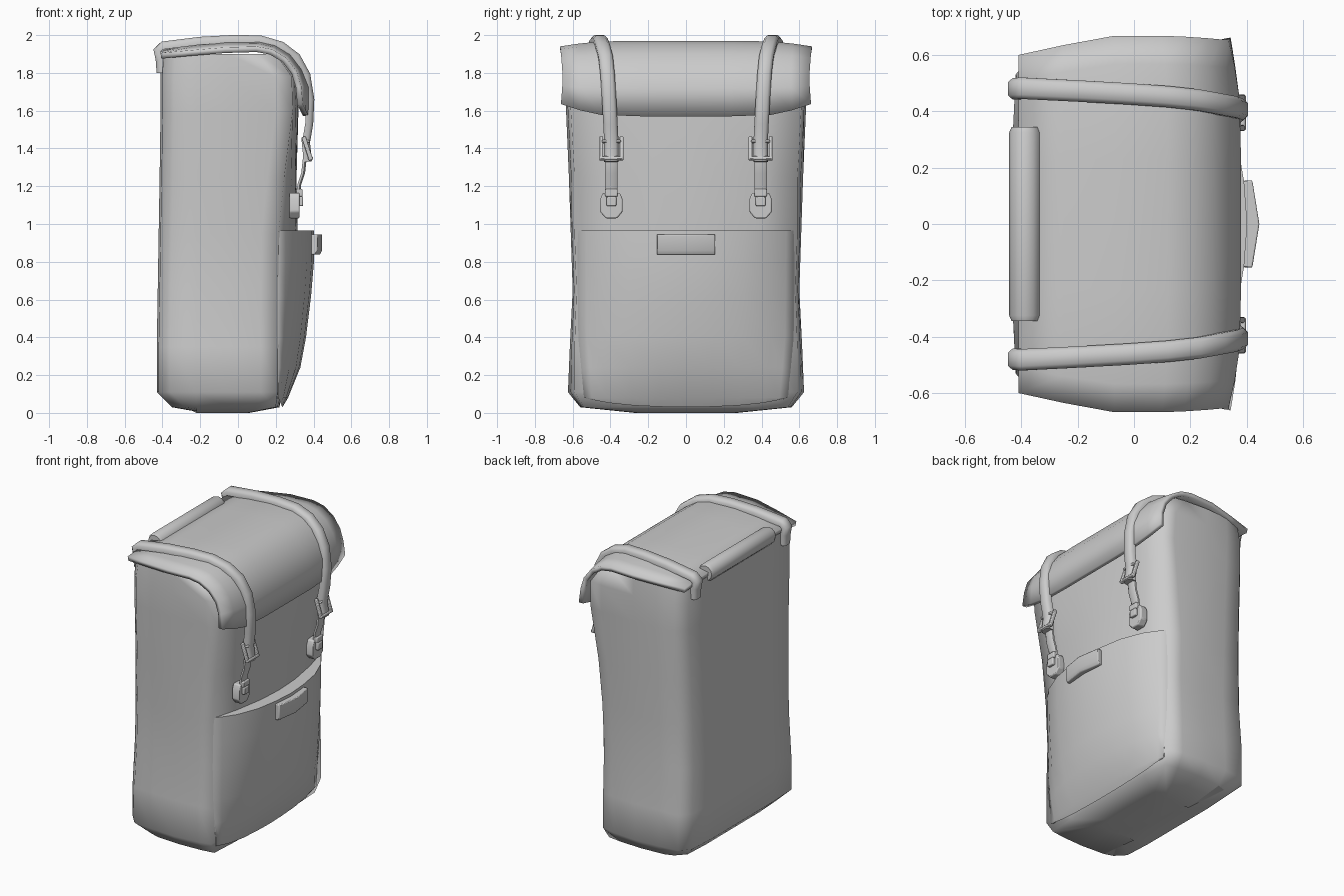
import bpy, bmesh, math
from mathutils import Vector, Matrix

if "Cube" in bpy.data.objects:
    bpy.data.objects.remove(bpy.data.objects["Cube"])


def finish(name, bm, angle=40, bevel=0.0, shell=0.0):
    me = bpy.data.meshes.new(name)
    bm.to_mesh(me)
    bm.free()
    ob = bpy.data.objects.new(name, me)
    bpy.context.collection.objects.link(ob)
    bpy.ops.object.select_all(action='DESELECT')
    ob.select_set(True)
    bpy.context.view_layer.objects.active = ob
    if shell:
        m = ob.modifiers.new("shell", 'SOLIDIFY')
        m.thickness, m.offset = shell, -1
    if bevel:
        m = ob.modifiers.new("bevel", 'BEVEL')
        m.width, m.segments, m.limit_method = bevel, 2, 'ANGLE'
    bpy.ops.object.shade_smooth_by_angle(angle=math.radians(angle))
    return ob


def loft(rings, closed=True):
    bm = bmesh.new()
    vs = [[bm.verts.new(p) for p in r] for r in rings]
    n = len(vs[0])
    for a, b in zip(vs, vs[1:]):
        for i in range(n if closed else n - 1):
            j = (i + 1) % n
            bm.faces.new((a[i], a[j], b[j], b[i]))
    if closed:
        bm.faces.new(vs[0])
        bm.faces.new(vs[-1])
        bmesh.ops.recalc_face_normals(bm, faces=bm.faces)
    else:
        bm.normal_update()
        if sum(f.normal.z for f in bm.faces) < 0:
            bmesh.ops.reverse_faces(bm, faces=bm.faces)
    return bm


def ribbon(name, path, w, t):
    rings = []
    for i, p in enumerate(path):
        d = Vector(path[min(i + 1, len(path) - 1)]) - Vector(path[max(i - 1, 0)])
        n = Vector((-d.z, 0, d.x)).normalized()
        sec = [(-.5, -.5), (-.5, .1), (-.3, .5), (.3, .5), (.5, .1), (.5, -.5)]
        rings.append([Vector(p) + n * (v * t) + Vector((0, u * w, 0)) for u, v in sec])
    return finish(name, loft(rings), 50)


def boxes(name, parts, origin=(0, 0, 0), tilt=0, bevel=.006):
    bm = bmesh.new()
    M = Matrix.Translation(origin) @ Matrix.Rotation(math.radians(tilt), 4, 'Y')
    for c, s in parts:
        bmesh.ops.create_cube(bm, size=1, matrix=M @ Matrix.Translation(c) @ Matrix.Diagonal((*s, 1)))
    return finish(name, bm, 40, bevel)


# main bag: z, back x, front corner x, front centre x, back y, mid y, front y
levels = [(.0, -.18, .05, .06, .25, .27, .25),
          (.03, -.35, .20, .22, .52, .56, .54),
          (.11, -.43, .21, .23, .59, .625, .59),
          (.35, -.43, .21, .26, .59, .615, .59),
          (.65, -.425, .21, .29, .57, .60, .58),
          (.95, -.42, .215, .315, .57, .61, .59),
          (1.25, -.415, .245, .31, .58, .62, .59),
          (1.6, -.41, .29, .32, .60, .635, .61),
          (1.78, -.41, .285, .31, .60, .64, .62),
          (1.90, -.405, .20, .23, .58, .635, .61)]
rings = []
for z, xb, xf, xc, yb, ym, yf in levels:
    d = xc - xf
    half = [(xb, 0), (xb, yb * .55), (xb + .01, yb * .9), (xb + .07, yb + .01), (-.22, ym - .01),
            (-.05, ym), (xf - .09, (ym + yf) / 2 + .003), (xf, yf), (xf + d * .55, yf * .65),
            (xf + d * .9, yf * .3), (xc, 0)]
    rings.append([(x, y, z) for x, y in half] + [(x, -y, z) for x, y in half[-2:0:-1]])
finish("main_bag", loft(rings), 80)

# top flap: centre x, centre z, edge x, edge z, edge y
stations = [(-.41, 1.92, -.41, 1.905, .60), (-.25, 1.95, -.25, 1.92, .635),
            (-.07, 1.97, -.07, 1.935, .668), (.12, 1.97, .10, 1.94, .668),
            (.20, 1.95, .18, 1.925, .665), (.28, 1.90, .255, 1.88, .66), (.34, 1.82, .31, 1.81, .655),
            (.38, 1.72, .335, 1.73, .655), (.375, 1.57, .343, 1.635, .662)]
rows = []
for cx, cz, ex, ez, ey in stations:
    row = []
    for y, k in ((-1, 1), (-.85, .5), (-.68, .12), (-.35, 0), (0, 0), (.35, 0), (.68, .12), (.85, .5), (1, 1)):
        row.append((cx + (ex - cx) * k, y * ey, cz + (ez - cz) * k))
    rows.append(row)
finish("top_flap", loft(rows, False), 60, shell=.03)

# front pocket, pillowed towards the middle: z, half width, centre x
rings = []
for z, y, xc in [(.03, .52, .235), (.08, .54, .265), (.24, .555, .33), (.40, .57, .36),
                 (.62, .573, .387), (.80, .575, .402), (.965, .577, .402)]:
    sag = .045 if z < .05 else 0
    half = [(.19, 1, 0)] + [(.215 + (xc - .215) * k, f, k)
                            for f, k in ((1, 0), (.92, .2), (.78, .5), (.53, .8), (.26, .94), (0, 1))]
    ring = [(x, f * y, z + sag * (1 - k)) for x, f, k in half]
    rings.append(ring + [(x, -v, w) for x, v, w in reversed(ring[:-1])])
finish("front_pocket", loft(rings), 60)

# pocket pull tab, slightly bowed
tab = [(.36, -.15), (.42, -.155), (.445, 0), (.42, .155), (.36, .15), (.39, 0)]
finish("pocket_tab", loft([[(x - .012, y, .838) for x, y in tab], [(x, y, .86) for x, y in tab],
                           [(x, y, .945) for x, y in tab]]), 30, bevel=.005)

# rolled carry handle on the back top edge
rings = []
for y, s in ((-.345, .85), (-.325, 1), (0, 1.0), (.325, 1), (.345, .85)):
    rings.append([(-.386 + s * .057 * math.cos(a), y, 1.908 + s * .058 * math.sin(a))
                  for a in [math.tau * i / 12 for i in range(12)]])
finish("carry_handle", loft(rings), 50)

# straps and buckles on both sides
for side, s in (("left", 1), ("right", -1)):
    path = [(-.41, .48, 1.80), (-.415, .48, 1.87), (-.427, .48, 1.92), (-.40, .482, 1.945), (-.20, .472, 1.97),
            (-.02, .462, 1.98), (.12, .452, 1.977), (.23, .44, 1.945), (.31, .425, 1.885), (.362, .415, 1.79),
            (.383, .407, 1.66), (.377, .40, 1.53), (.36, .395, 1.43), (.372, .395, 1.33)]
    ribbon(side + "_strap", [(x, y * s, z) for x, y, z in path], .076, .042)
    low = [(.345, 1.46), (.355, 1.36), (.345, 1.27), (.325, 1.21), (.312, 1.10)]
    ribbon(side + "_lower_strap", [(x, .395 * s, z) for x, z in low], .066, .02)
    # slider frame
    boxes(side + "_buckle", [((0, -.054, 0), (.022, .02, .13)), ((0, .054, 0), (.022, .02, .13)),
                             ((0, 0, -.055), (.026, .125, .018)), ((.01, 0, .035), (.03, .10, .014))],
          (.367, .395 * s, 1.40), -18, .005)
    # pointed catch plate with raised keeper
    out = [(-.045, 1.165), (-.06, 1.13), (-.06, 1.065), (-.03, 1.03), (.03, 1.03), (.06, 1.065),
           (.06, 1.13), (.045, 1.165)]
    finish(side + "_catch", loft([[(x, .395 * s + y, z) for y, z in out] for x in (.272, .326)]), 30, bevel=.007)
    boxes(side + "_catch_keeper", [((0, 0, 0), (.03, .052, .05)), ((-.005, 0, .045), (.035, .066, .04))],
          (.33, .395 * s, 1.12))
